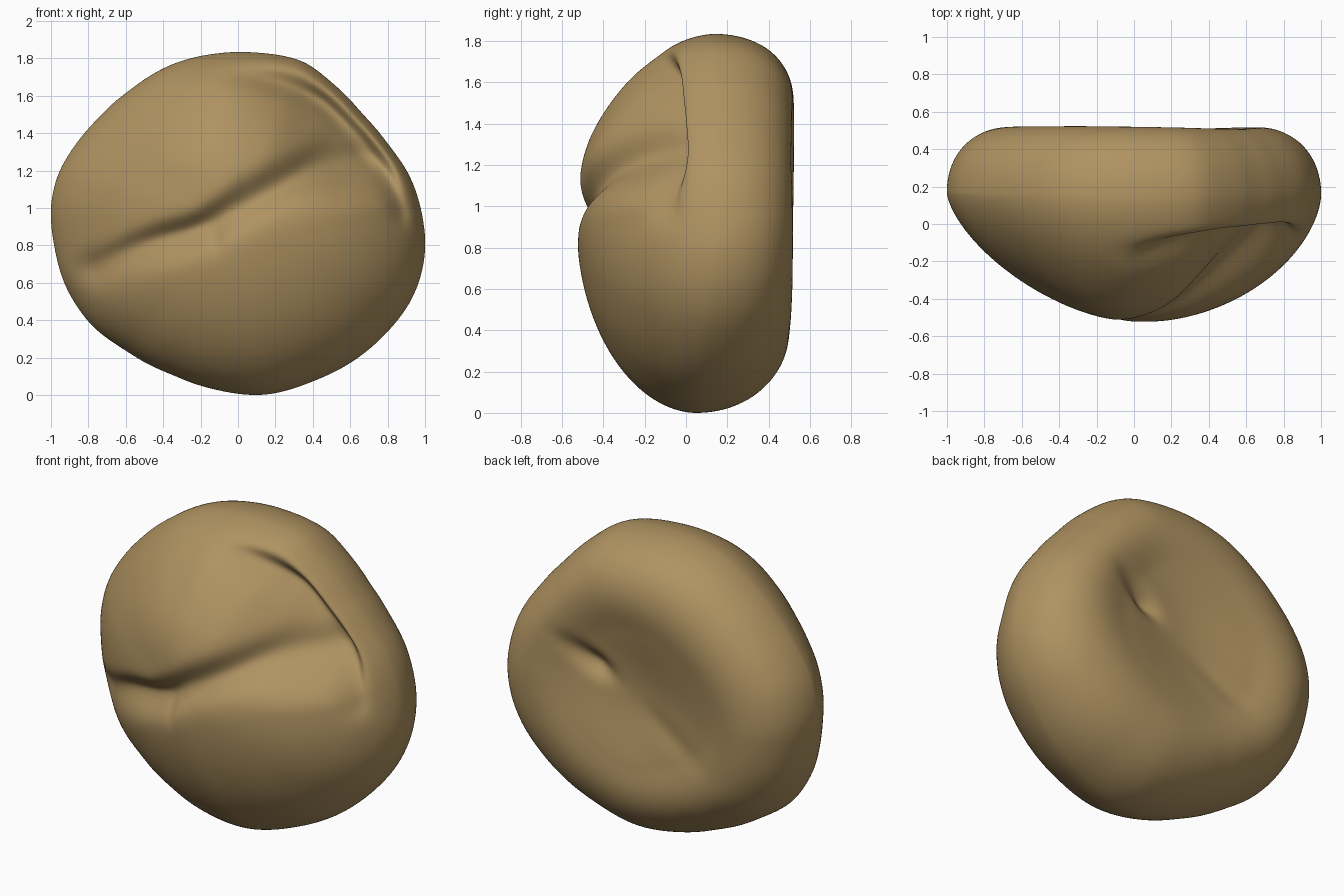
import bpy, bmesh, math

if "Cube" in bpy.data.objects:
    bpy.data.objects.remove(bpy.data.objects["Cube"])

CZ = 0.92          # height of the body's centre
NA, NF, NB = 200, 90, 70

# front outline of the body (x, z)
OUTLINE = [(0.1, 1.825), (0.35, 1.78), (0.5, 1.665), (0.66, 1.5), (0.8, 1.335), (0.92, 1.16),
           (0.98, 0.97), (1.0, 0.8), (0.975, 0.63), (0.91, 0.48), (0.79, 0.33), (0.62, 0.185),
           (0.4, 0.075), (0.14, 0.0), (-0.12, 0.03), (-0.35, 0.11), (-0.6, 0.24), (-0.78, 0.37),
           (-0.92, 0.58), (-0.98, 0.8), (-1.0, 1.0), (-0.96, 1.18), (-0.87, 1.33),
           (-0.75, 1.47), (-0.57, 1.63), (-0.36, 1.76), (-0.12, 1.82)]
CREASE = [(-1.1, 0.55), (-0.8, 0.67), (-0.5, 0.81), (-0.2, 0.89), (0, 1.0), (0.2, 1.11),
          (0.4, 1.22), (0.75, 1.28), (1.1, 1.31)]
RIM = [(-0.5, 1.74), (-0.1, 1.72), (0.15, 1.68), (0.45, 1.57), (0.65, 1.4), (0.78, 1.25), (0.88, 0.98)]


def lerp(pts, x):
    if x <= pts[0][0]:
        return pts[0][1]
    for (a, p), (b, q) in zip(pts, pts[1:]):
        if x <= b:
            return p + (q - p) * (x - a) / (b - a)
    return pts[-1][1]


def soft(pts, x, w):
    return sum(lerp(pts, x + w * k / 4) for k in range(-4, 5)) / 9


def step(a, b, x):
    x = max(0.0, min(1.0, (x - a) / (b - a)))
    return x * x * (3 - 2 * x)


def bump(d, w):
    return math.exp(-(d / w) ** 2)


def seg_dist(pts, x, z):
    best = 9
    for (a, p), (b, q) in zip(pts, pts[1:]):
        u = ((x - a) * (b - a) + (z - p) * (q - p)) / ((b - a) ** 2 + (q - p) ** 2)
        u = max(0, min(1, u))
        best = min(best, math.hypot(x - a - u * (b - a), z - p - u * (q - p)))
    return best


# outline as radius over angle
polar = sorted((math.atan2(z - CZ, x), math.hypot(x, z - CZ)) for x, z in OUTLINE)
polar = [(a + k * math.tau, r) for k in (-1, 0, 1) for a, r in polar]


def front_y(x, z, t, ang, y0):
    c, s = math.cos(ang), math.sin(ang)
    up = z - soft(CREASE, x, 0.1)
    # fuller below and right, flatter left, recessed upper right
    a = 2 - 0.4 * max(0, -c) ** 2
    b = 0.52 + 0.07 * c * c + 0.07 * max(0, -c) ** 2 + 0.04 * max(0, s)
    recess = step(-0.3, 0.02, up) * step(-0.1, 0.55, x) * (1 - step(0.82, 0.97, t))
    b += (1.12 - b) * recess
    y = y0 - (y0 + 0.53) * max(0, 1 - t ** a) ** b
    edge = 1 - step(0.8, 0.97, t)
    # long fold: gentle below, broad lip above
    depth = 0.09 - 0.03 * step(0.3, 0.8, abs(x))
    wide = 0.07 + 0.04 * step(-0.3, 0.1, x)
    y += edge * depth * bump(up, wide if up > 0 else 0.11)
    # fuller upper left lobe
    y -= 0.025 * bump(x + 0.25, 0.3) * bump(z - 1.3, 0.22)
    # small groove inside the upper right rim
    y += 0.045 * bump(seg_dist(RIM, x, z), 0.055) * step(-0.2, 0.3, x) * (1 - step(0.88, 0.98, t))
    # little pinch under the fold
    y += 0.015 * bump(x + 0.12, 0.035) * bump(z - 0.84, 0.08)
    return y


def back_y(x, z, t, ang, y0):
    p = 6 - 2 * max(0, -math.sin(ang))
    y = y0 + (0.545 - y0) * math.sqrt(max(0, 1 - t ** p))
    # diagonal hollow with a deeper dimple
    u = 0.87 * x + 0.5 * (z - CZ)
    v = -0.5 * x + 0.87 * (z - CZ)
    fade = 1 - step(0.45, 0.82, t)
    y -= 0.12 * bump(u, 0.65) * bump(v, 0.42) * fade
    y -= 0.05 * bump(u - 0.32, 0.1) * bump(v + 0.03, 0.06)
    y -= 0.025 * bump(u - 0.5, 0.18) * bump(v + 0.03, 0.06) * fade
    y -= 0.012 * bump(u + 0.3, 0.25) * bump(v + 0.05, 0.07) * fade
    return y


bm = bmesh.new()
angles = [math.tau * i / NA - math.pi for i in range(NA)]
radii = [soft(polar, a, 0.06) * 1.003 for a in angles]
seam = [0.14 + 0.03 * math.cos(a) ** 2 + (0.09 if math.sin(a) < 0 else -0.02) * min(0, math.sin(a))
        for a in angles]


def ring(t, fn):
    out = []
    for a, r, y0 in zip(angles, radii, seam):
        x, z = r * t * math.cos(a), CZ + r * t * math.sin(a)
        out.append(bm.verts.new((x, fn(x, z, t, a, y0), z)))
    return out


def shell(first, fn, n):
    prev = first
    for j in range(1, n):
        cur = ring(math.cos(math.pi / 2 * j / n), fn)
        for i in range(NA):
            k = (i + 1) % NA
            bm.faces.new((prev[i], prev[k], cur[k], cur[i]))
        prev = cur
    tip = bm.verts.new((0, sum(v.co.y for v in prev) / NA, CZ))
    for i in range(NA):
        bm.faces.new((prev[i], prev[(i + 1) % NA], tip))


equator = ring(1.0, lambda x, z, t, a, y0: y0)
shell(equator, front_y, NF)
shell(equator, back_y, NB)
# relax the seam and folds a little
for _ in range(3):
    bmesh.ops.smooth_vert(bm, verts=bm.verts, factor=0.5, use_axis_x=True, use_axis_y=True, use_axis_z=True)
bmesh.ops.recalc_face_normals(bm, faces=bm.faces)

# rest on the ground
low = min(v.co.z for v in bm.verts)
for v in bm.verts:
    v.co.z -= low

mesh = bpy.data.meshes.new("folded_body")
bm.to_mesh(mesh)
bm.free()
for p in mesh.polygons:
    p.use_smooth = True
tan = bpy.data.materials.new("warm tan")
tan.diffuse_color = (0.43, 0.29, 0.12, 1)
tan.use_nodes = True
tan.node_tree.nodes["Principled BSDF"].inputs["Base Color"].default_value = tan.diffuse_color
mesh.materials.append(tan)
body = bpy.data.objects.new("folded_body", mesh)
bpy.context.collection.objects.link(body)
